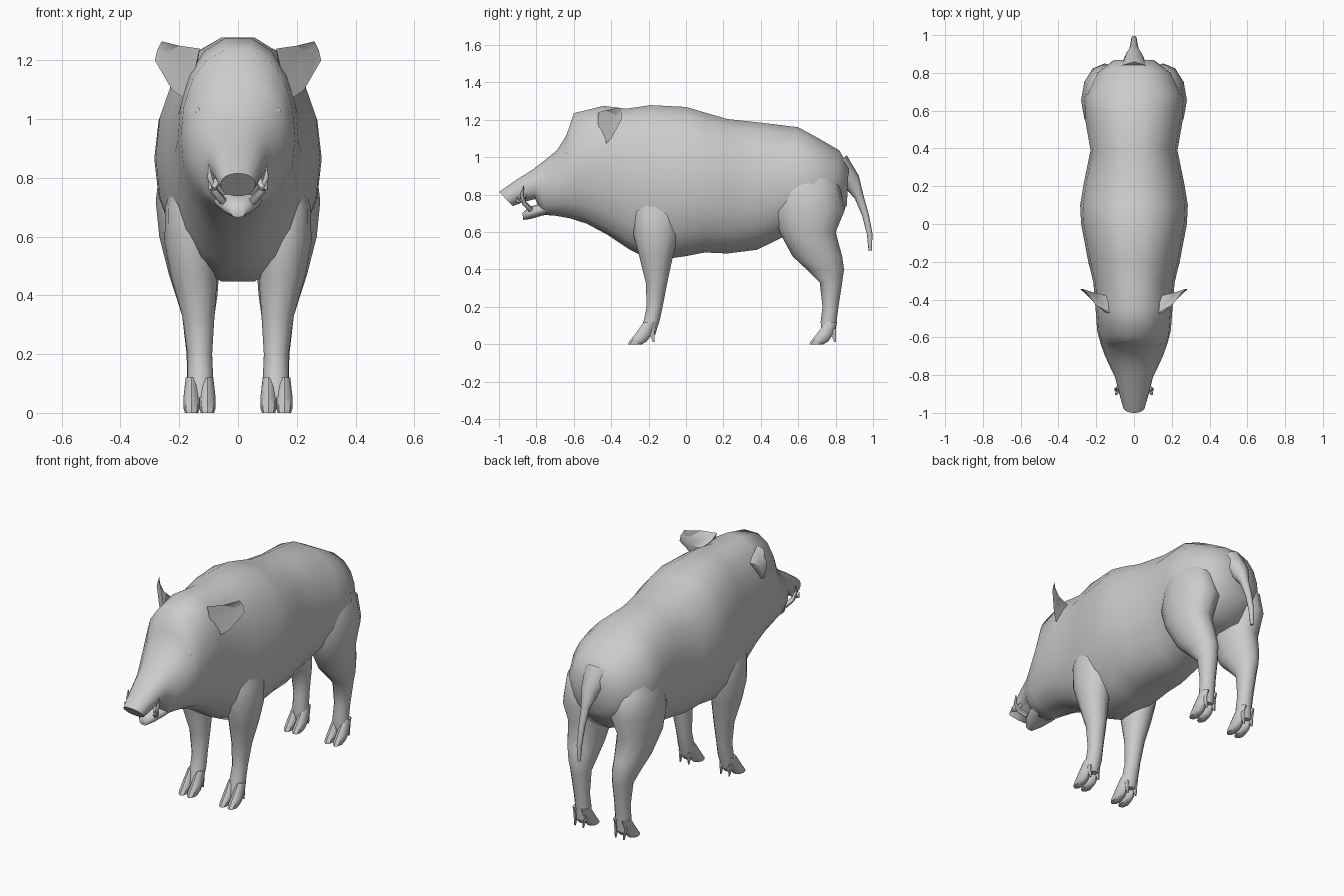
import bpy, bmesh, math
from mathutils import Vector

if "Cube" in bpy.data.objects:
    bpy.data.objects.remove(bpy.data.objects["Cube"])

hide = bpy.data.materials.new("grey_hide")
hide.diffuse_color = (0.6, 0.6, 0.6, 1)
hide.use_nodes = True
hide.node_tree.nodes["Principled BSDF"].inputs["Base Color"].default_value = hide.diffuse_color


def loft(name, rings, angle=60):
    """Skin a list of equal-length point rings and cap both ends."""
    bm = bmesh.new()
    vs = [[bm.verts.new(p) for p in r] for r in rings]
    n = len(rings[0])
    for a, b in zip(vs, vs[1:]):
        for i in range(n):
            j = (i + 1) % n
            bm.faces.new((a[i], a[j], b[j], b[i]))
    bm.faces.new(vs[0])
    bm.faces.new(vs[-1])
    bmesh.ops.recalc_face_normals(bm, faces=bm.faces)
    me = bpy.data.meshes.new(name)
    bm.to_mesh(me)
    bm.free()
    me.materials.append(hide)
    ob = bpy.data.objects.new(name, me)
    bpy.context.collection.objects.link(ob)
    bpy.ops.object.select_all(action='DESELECT')
    ob.select_set(True)
    bpy.context.view_layer.objects.active = ob
    bpy.ops.object.shade_smooth_by_angle(angle=math.radians(angle))
    return ob


def section(yt, zt, yb, zb, w, n=18):
    """Upright oval, leaning from its top point to its bottom point."""
    pts = []
    for i in range(n):
        a = 2 * math.pi * i / n
        c, t = math.cos(a), (1 + math.sin(a)) / 2
        x = math.copysign(abs(c) ** 0.85, c) * w
        pts.append((x, yb + (yt - yb) * t, zb + (zt - zb) * t))
    return pts


def slab(z, y0, y1, x0, x1, side, n=12):
    """Level oval between the given y and x limits."""
    return [(side * ((x0 + x1) / 2 + (x1 - x0) / 2 * math.cos(2 * math.pi * i / n)),
             (y0 + y1) / 2 + (y1 - y0) / 2 * math.sin(2 * math.pi * i / n), z)
            for i in range(n)]


def tube(name, path, radii, n=8):
    """Tapered round tube along a path."""
    pts = [Vector(p) for p in path]
    rings = []
    for k, p in enumerate(pts):
        d = (pts[min(k + 1, len(pts) - 1)] - pts[max(k - 1, 0)]).normalized()
        u = d.cross(Vector((1, 0, 0))).normalized()
        v = d.cross(u)
        rings.append([p + radii[k] * (math.cos(2 * math.pi * i / n) * u +
                                      math.sin(2 * math.pi * i / n) * v) for i in range(n)])
    return loft(name, rings)


# Head and trunk in one skin, snout to rump: top y, top z, bottom y, bottom z, half width
loft("head_and_body", [section(*s) for s in (
    (-1.0, .815, -.925, .738, .06),
    (-.90, .885, -.87, .76, .082),
    (-.82, .935, -.805, .775, .10),
    (-.75, .99, -.77, .69, .125),
    (-.69, 1.04, -.70, .685, .155),
    (-.64, 1.12, -.62, .67, .178),
    (-.60, 1.24, -.53, .64, .195),
    (-.44, 1.28, -.42, .58, .205),
    (-.32, 1.265, -.30, .50, .215),
    (-.19, 1.285, -.18, .44, .245),
    (0, 1.275, 0, .465, .28),
    (.10, 1.245, .10, .485, .285),
    (.22, 1.21, .22, .48, .265),
    (.40, 1.19, .38, .50, .23),
    (.60, 1.165, .52, .57, .26),
    (.70, 1.11, .65, .61, .26),
    (.82, 1.04, .77, .62, .20),
    (.87, .95, .86, .74, .11))])

# Open lower jaw
loft("lower_jaw", [section(*s, n=12) for s in (
    (-.875, .70, -.87, .665, .025),
    (-.84, .735, -.83, .67, .055),
    (-.78, .75, -.77, .688, .08),
    (-.70, .80, -.70, .70, .10))])

# Tail, wide at the root
tube("tail", [(0, .80, .95), (0, .885, .87), (0, .925, .79), (0, .96, .69),
              (0, .982, .59), (0, .985, .50)],
     [.085, .05, .025, .018, .015, .009])

# Leg slices: z, back and front y limits, inner and outer x limits
FRONT = ((.85, -.26, -.08, .10, .20), (.70, -.28, -.04, .09, .248),
         (.58, -.28, -.04, .07, .25), (.47, -.25, -.07, .07, .23),
         (.33, -.215, -.10, .08, .19), (.20, -.21, -.125, .088, .172),
         (.13, -.225, -.14, .085, .172), (.05, -.25, -.165, .09, .172))
HIND = ((.95, .55, .74, .10, .22), (.85, .48, .82, .06, .265),
        (.72, .46, .85, .03, .28), (.60, .50, .80, .05, .268),
        (.47, .57, .835, .065, .235), (.40, .645, .845, .07, .212),
        (.33, .715, .835, .08, .19), (.20, .73, .815, .088, .175),
        (.12, .72, .805, .085, .173), (.05, .725, .80, .09, .172))

for s, tag in ((1, "right"), (-1, "left")):
    for part, slices, f in (("front", FRONT, -.31), ("hind", HIND, .66)):
        loft(f"{part}_leg_{tag}", [slab(*r, s) for r in slices])
        # Cloven toes with dewclaws behind
        for k, cx in enumerate((.104, .158)):
            loft(f"{part}_toe_{tag}_{k}", [
                slab(z, f + a, f + b, cx - w, cx + w, s, 8) for z, a, b, w in (
                    (.12, .085, .15, .02), (.05, .035, .125, .028),
                    (.015, .006, .10, .027), (0, 0, .075, .023))], 45)
            loft(f"{part}_dewclaw_{tag}_{k}", [
                slab(z, f + a, f + b, cx - w, cx + w, s, 6) for z, a, b, w in (
                    (.085, .10, .145, .014), (.012, .132, .142, .004))])

    # Cupped ear: each ring is top edge, back, bottom edge, hollow front
    loft(f"ear_{tag}", [[(s * x, y, z) for x, y, z in ring] for ring in (
        ((.13, -.47, 1.24), (.14, -.38, 1.17), (.17, -.44, 1.06), (.15, -.47, 1.15)),
        ((.20, -.43, 1.25), (.225, -.36, 1.19), (.225, -.40, 1.10), (.213, -.395, 1.18)),
        ((.26, -.355, 1.265), (.275, -.343, 1.235), (.283, -.345, 1.20), (.27, -.352, 1.232)))], 50)

    # Large lower tusk and short upper tusk
    tube(f"lower_tusk_{tag}", [(s * .05, -.83, .72), (s * .08, -.865, .755),
                               (s * .096, -.878, .80), (s * .10, -.868, .845)],
         [.014, .013, .009, .002], 6)
    tube(f"upper_tusk_{tag}", [(s * .065, -.86, .80), (s * .085, -.88, .765),
                               (s * .095, -.90, .765), (s * .098, -.905, .79)],
         [.013, .011, .008, .002], 6)

    # Eye bead set into the cheek
    bpy.ops.mesh.primitive_uv_sphere_add(segments=10, ring_count=6, radius=.016,
                                         location=(s * .132, -.635, 1.025))
    eye = bpy.context.object
    eye.name = f"eye_{tag}"
    eye.data.materials.append(hide)
    bpy.ops.object.shade_smooth_by_angle(angle=math.radians(60))
